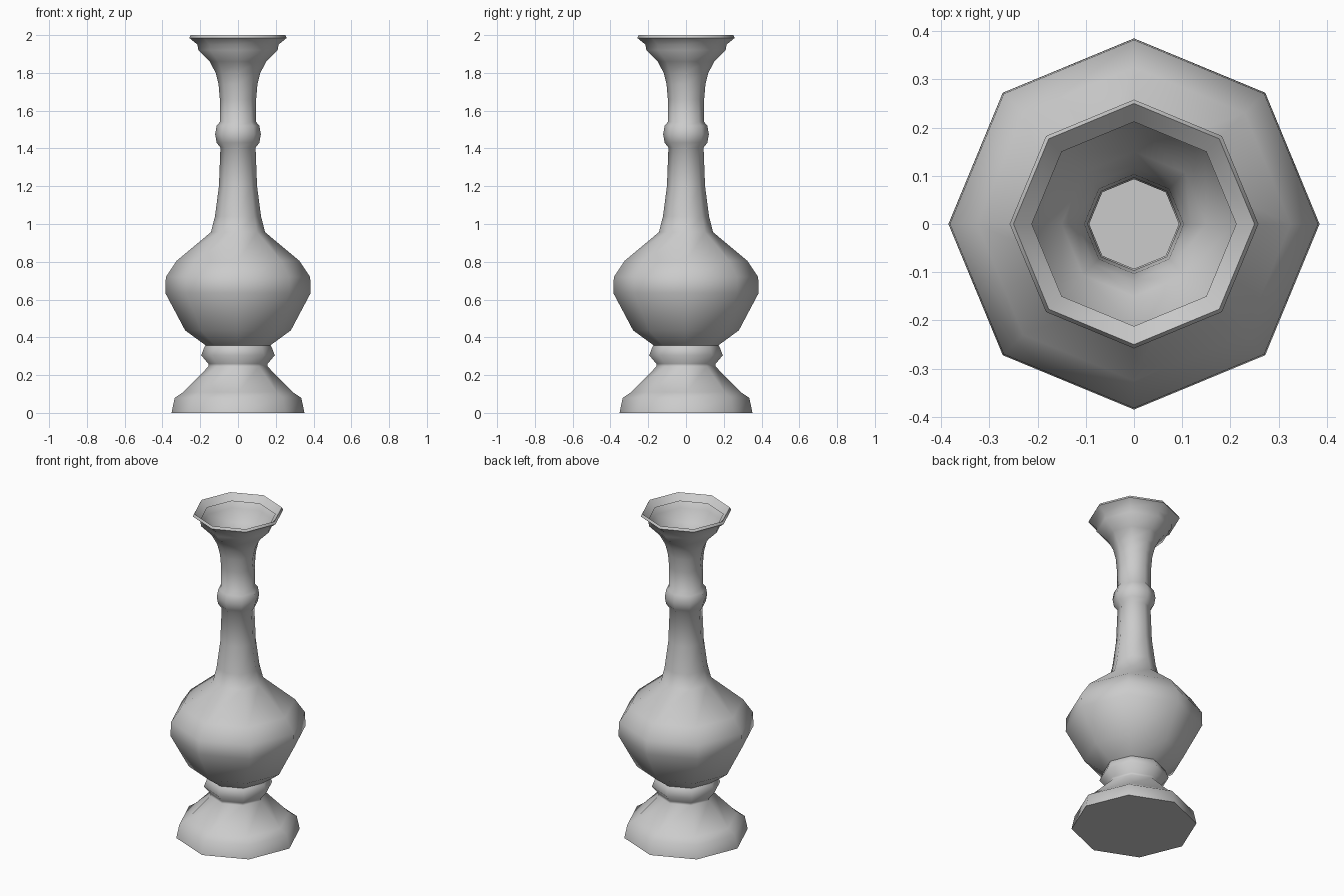
import bpy, bmesh, math

if "Cube" in bpy.data.objects:
    bpy.data.objects.remove(bpy.data.objects["Cube"])

SIDES = 8

# Outer profile (radius, height), from the foot up to the rim
foot = [(0.352, 0.0), (0.335, 0.08), (0.29, 0.11), (0.157, 0.245)]
collar = [(0.157, 0.26), (0.195, 0.305), (0.178, 0.348)]
belly = [(0.172, 0.358), (0.28, 0.437), (0.385, 0.635), (0.382, 0.72),
         (0.325, 0.805), (0.143, 0.957)]
neck = [(0.122, 1.04), (0.101, 1.2), (0.093, 1.405)]
bead = [(0.113, 1.43), (0.121, 1.475), (0.113, 1.52), (0.096, 1.54)]
mouth = [(0.096, 1.66), (0.103, 1.74), (0.118, 1.80), (0.15, 1.86),
         (0.21, 1.92), (0.215, 1.95), (0.258, 1.985), (0.25, 2.0),
         (0.212, 1.962)]
profile = foot + collar + belly + neck + bead + mouth

# Eight-sided lathe, open at the mouth and closed under the foot
bm = bmesh.new()
rings = []
for r, z in profile:
    rings.append([bm.verts.new((r * math.cos(math.tau * i / SIDES),
                                r * math.sin(math.tau * i / SIDES), z))
                  for i in range(SIDES)])
for low, high in zip(rings, rings[1:]):
    for i in range(SIDES):
        j = (i + 1) % SIDES
        bm.faces.new((low[i], low[j], high[j], high[i]))
bm.faces.new(rings[0][::-1])

mesh = bpy.data.meshes.new("vase")
bm.to_mesh(mesh)
bm.free()
vase = bpy.data.objects.new("vase", mesh)
bpy.context.collection.objects.link(vase)

# Smooth sides with a crisp foot edge and rim
bpy.context.view_layer.objects.active = vase
vase.select_set(True)
bpy.ops.object.shade_smooth_by_angle(angle=math.radians(60))
